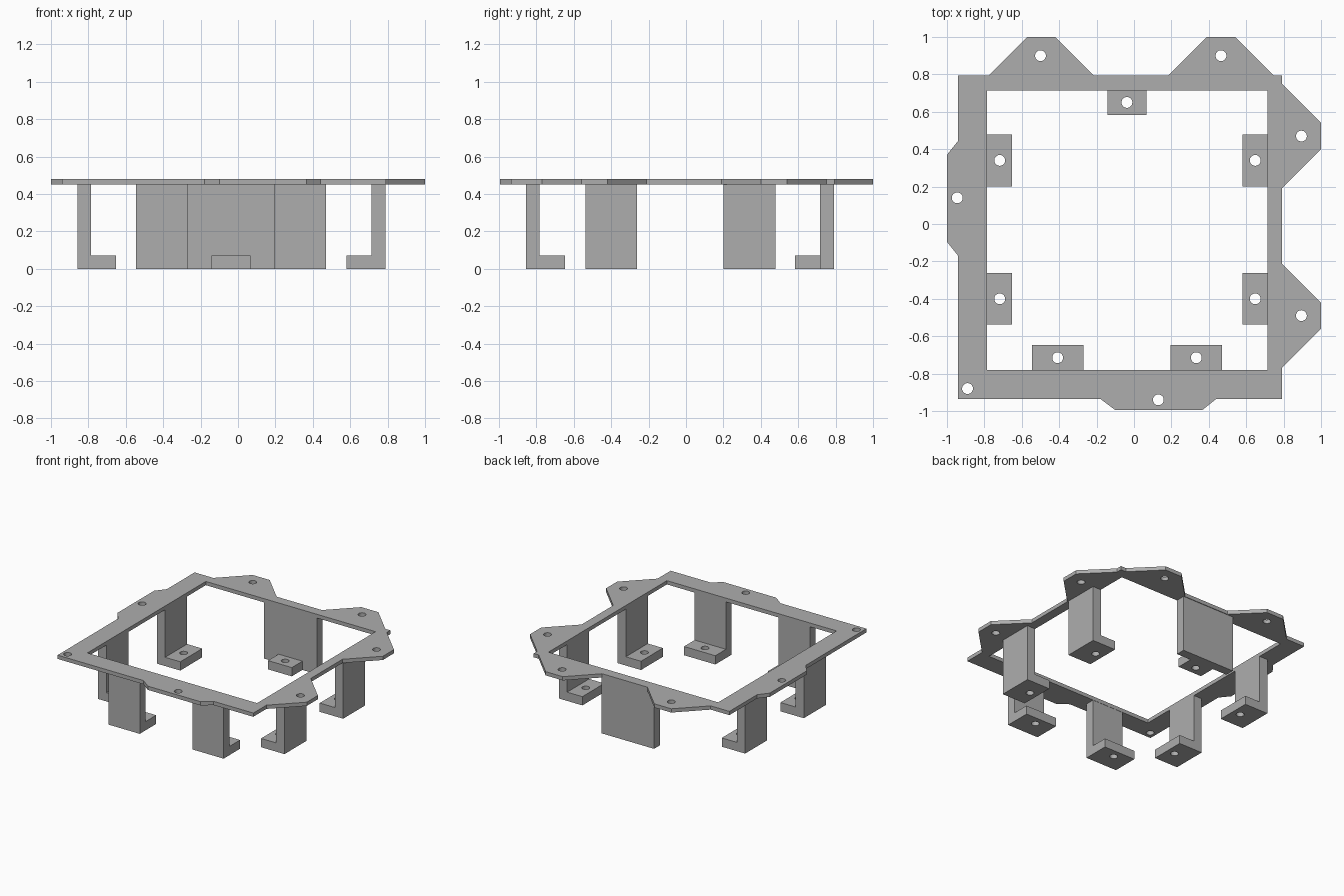
import bpy, bmesh
from math import sin, cos, pi, radians
from mathutils import Matrix

cube = bpy.data.objects.get("Cube")
if cube:
    bpy.data.objects.remove(cube, do_unlink=True)

grey = bpy.data.materials.new("plain_grey")
grey.use_nodes = True
COLOUR = (0.42, 0.42, 0.42, 1)
grey.diffuse_color = COLOUR
grey.node_tree.nodes["Principled BSDF"].inputs["Base Color"].default_value = COLOUR

HOLE, SIDES = 0.029, 32
PLATE_Z, TOP_Z, FOOT_Z = 0.45, 0.48, 0.07
WALL, REACH = 0.073, 0.207


def rect(x0, y0, x1, y1):
    return [(x0, y0), (x1, y0), (x1, y1), (x0, y1)]


def circle(cx, cy):
    return [(cx + HOLE * cos(2 * pi * i / SIDES), cy + HOLE * sin(2 * pi * i / SIDES))
            for i in range(SIDES)]


def add_slab(bm, loops, z0, z1):
    """Fill an outline with its holes and extrude it from z0 to z1."""
    edges = []
    for loop in loops:
        verts = [bm.verts.new((x, y, z0)) for x, y in loop]
        edges += [bm.edges.new((a, b)) for a, b in zip(verts, verts[1:] + verts[:1])]
    fill = bmesh.ops.triangle_fill(bm, edges=edges, use_beauty=True, use_dissolve=False)
    faces = [g for g in fill["geom"] if isinstance(g, bmesh.types.BMFace)]
    grown = bmesh.ops.extrude_face_region(bm, geom=faces, use_keep_orig=True)
    top = [g for g in grown["geom"] if isinstance(g, bmesh.types.BMVert)]
    bmesh.ops.translate(bm, verts=top, vec=(0, 0, z1 - z0))


def finish(name, bm, matrix=Matrix()):
    bmesh.ops.recalc_face_normals(bm, faces=bm.faces)
    mesh = bpy.data.meshes.new(name)
    bm.to_mesh(mesh)
    bm.free()
    mesh.materials.append(grey)
    obj = bpy.data.objects.new(name, mesh)
    obj.matrix_world = matrix
    bpy.context.collection.objects.link(obj)


# Flat frame with mounting tabs, open middle and screw holes
outline = [
    (-0.94, -0.935), (-0.18, -0.935), (-0.10, -0.995), (0.365, -0.995), (0.44, -0.935),
    (0.79, -0.935), (0.79, -0.77), (1, -0.56), (1, -0.42), (0.79, -0.21),
    (0.79, 0.19), (1, 0.40), (1, 0.54), (0.79, 0.75), (0.79, 0.795),
    (0.745, 0.795), (0.54, 1), (0.39, 1), (0.185, 0.795), (-0.215, 0.795),
    (-0.42, 1), (-0.57, 1), (-0.775, 0.795), (-0.94, 0.795),
    (-0.94, 0.445), (-1, 0.37), (-1, -0.095), (-0.94, -0.17)]
holes = [(-0.5, 0.9), (0.465, 0.9), (0.895, 0.47), (0.895, -0.49),
         (0.13, -0.94), (-0.89, -0.88), (-0.945, 0.14)]
bm = bmesh.new()
add_slab(bm, [outline, rect(-0.785, -0.78, 0.715, 0.715)] + [circle(*h) for h in holes],
         PLATE_Z, TOP_Z)
finish("frame_plate", bm)


# Hanging brackets: a wall with a drilled foot pointing inward (local +x)
def bracket(name, x, y, angle, wall_width=0.277, foot_width=0.277):
    bm = bmesh.new()
    w, f = wall_width / 2, foot_width / 2
    add_slab(bm, [rect(0, -w, WALL, w)], 0, PLATE_Z)
    add_slab(bm, [rect(WALL, -f, REACH, f), circle((WALL + REACH) / 2, 0)], 0, FOOT_Z)
    finish(name, bm, Matrix.Translation((x, y, 0)) @ Matrix.Rotation(radians(angle), 4, "Z"))


for place, y in (("front", -0.4), ("back", 0.34)):
    bracket("right_bracket_" + place, -0.858, y, 0)
    bracket("left_bracket_" + place, 0.788, y, 180)
for place, x in (("right", -0.408), ("left", 0.333)):
    bracket("front_bracket_" + place, x, -0.855, 90)
bracket("back_bracket", -0.038, 0.79, -90, wall_width=0.465, foot_width=0.21)
